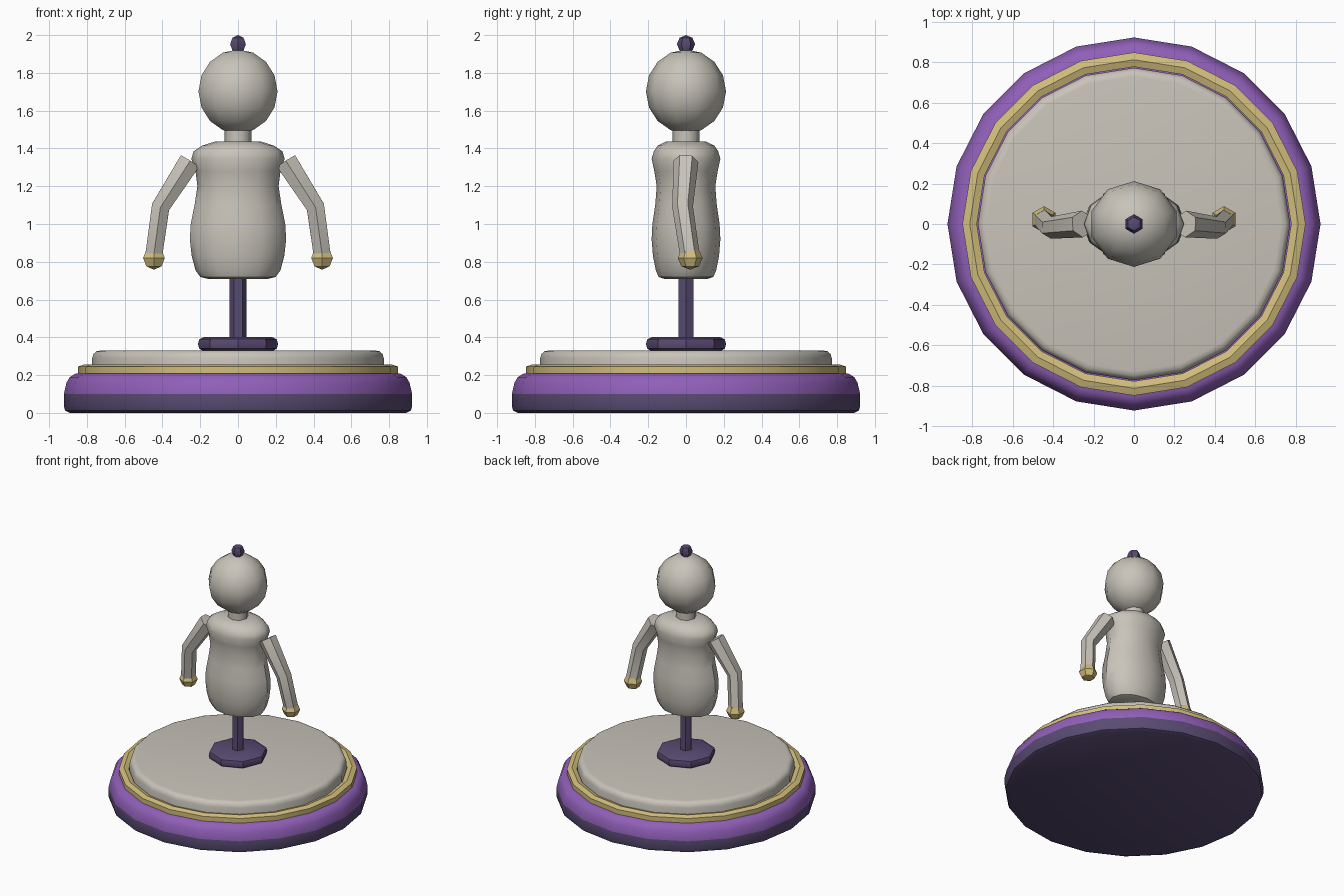
import bpy, bmesh, math
from mathutils import Vector

if "Cube" in bpy.data.objects:
    bpy.data.objects.remove(bpy.data.objects["Cube"])


def material(name, rgb):
    m = bpy.data.materials.new(name)
    m.diffuse_color = (*rgb, 1)
    m.use_nodes = True
    m.node_tree.nodes["Principled BSDF"].inputs["Base Color"].default_value = m.diffuse_color
    return m


GREY = material("warm grey", (0.58, 0.55, 0.49))
PURPLE = material("purple", (0.28, 0.115, 0.48))
DARK = material("dark purple", (0.10, 0.07, 0.17))
GOLD = material("pale gold", (0.64, 0.51, 0.20))


def finish(name, bm, mats, angle=40):
    bmesh.ops.recalc_face_normals(bm, faces=bm.faces)
    me = bpy.data.meshes.new(name)
    bm.to_mesh(me)
    bm.free()
    for m in mats:
        me.materials.append(m)
    ob = bpy.data.objects.new(name, me)
    bpy.context.collection.objects.link(ob)
    bpy.ops.object.select_all(action='DESELECT')
    ob.select_set(True)
    bpy.context.view_layer.objects.active = ob
    bpy.ops.object.shade_smooth_by_angle(angle=math.radians(angle))
    return ob


def skin(bm, rings, closed=False):
    # bridge equal rings of vertices, capping the ends unless closed
    n = len(rings[0])
    pairs = list(zip(rings, rings[1:])) + ([(rings[-1], rings[0])] if closed else [])
    for a, b in pairs:
        for i in range(n):
            j = (i + 1) % n
            bm.faces.new((a[i], a[j], b[j], b[i]))
    if not closed:
        bm.faces.new(rings[0])
        bm.faces.new(rings[-1])


def lathe(name, profile, sides, mats, closed=False, angle=40, split=None):
    # profile entries: (radius x, z) or (radius x, z, radius y)
    bm = bmesh.new()
    rings = []
    for p in profile:
        ry = p[2] if len(p) > 2 else p[0]
        rings.append([bm.verts.new((p[0] * math.cos(math.tau * i / sides),
                                    ry * math.sin(math.tau * i / sides), p[1]))
                      for i in range(sides)])
    skin(bm, rings, closed)
    if split is not None:
        for f in bm.faces:
            f.material_index = 1 if f.calc_center_median().z < split else 0
    return finish(name, bm, mats, angle)


def ball(name, centre, radii, sides, rings, mat, angle=40):
    bm = bmesh.new()
    bmesh.ops.create_uvsphere(bm, u_segments=sides, v_segments=rings, radius=1)
    for v in bm.verts:
        v.co = Vector(c + r * k for c, r, k in zip(centre, radii, v.co))
    return finish(name, bm, [mat], angle)


def limb(name, points, radii, sides, mat):
    bm = bmesh.new()
    pts = [Vector(p) for p in points]
    rings = []
    for k, (p, r) in enumerate(zip(pts, radii)):
        t = Vector((0, 0, 0))
        if k:
            t += (p - pts[k - 1]).normalized()
        if k < len(pts) - 1:
            t += (pts[k + 1] - p).normalized()
        t.normalize()
        u = Vector((0, 1, 0))
        u = (u - t * u.dot(t)).normalized()
        w = t.cross(u)
        rings.append([bm.verts.new(p + r * (u * math.cos(math.tau * i / sides)
                                            + w * math.sin(math.tau * i / sides)))
                      for i in range(sides)])
    skin(bm, rings)
    return finish(name, bm, [mat])


# Round base: dark lower band, purple upper band
lathe("base", [(0.89, 0), (0.915, 0.012), (0.922, 0.035), (0.922, 0.10),
               (0.908, 0.16), (0.89, 0.19), (0.86, 0.208), (0.70, 0.208)],
      20, [PURPLE, DARK], split=0.09)

# Gold trim ring
lathe("trim_ring", [(0.848, 0.203), (0.848, 0.245), (0.812, 0.257),
                    (0.777, 0.245), (0.777, 0.203)],
      20, [GOLD], closed=True, angle=19)

# Grey top plate
lathe("top_plate", [(0.772, 0.205), (0.772, 0.29), (0.765, 0.312),
                    (0.75, 0.326), (0.728, 0.33)], 20, [GREY])

# Stand foot and post
lathe("stand_foot", [(0.185, 0.328), (0.205, 0.34), (0.212, 0.365),
                     (0.205, 0.39), (0.18, 0.402)], 8, [DARK])
lathe("stand_post", [(0.045, 0.39), (0.045, 0.74)], 6, [DARK])

# Torso
lathe("torso", [(0.16, 0.71, 0.115), (0.20, 0.72, 0.145), (0.225, 0.755, 0.16),
                (0.245, 0.83, 0.175), (0.255, 0.92, 0.182), (0.25, 1.0, 0.178),
                (0.23, 1.10, 0.163), (0.215, 1.20, 0.155), (0.225, 1.28, 0.168),
                (0.247, 1.345, 0.182), (0.235, 1.385, 0.17), (0.19, 1.415, 0.15),
                (0.12, 1.437, 0.105)], 12, [GREY])

# Neck, head and top knob
lathe("neck", [(0.072, 1.42), (0.072, 1.52)], 8, [GREY], angle=50)
ball("head", (0, 0, 1.702), (0.22, 0.212, 0.222), 10, 8, GREY)
ball("top_knob", (0, 0, 1.952), (0.048, 0.048, 0.048), 6, 4, DARK)

# Arms and hands
for side, s in (("left", -1), ("right", 1)):
    limb(side + "_arm", [(s * 0.255, 0, 1.332), (s * 0.41, -0.018, 1.09),
                         (s * 0.445, 0.02, 0.84)], (0.066, 0.055, 0.052), 6, GREY)
    ball(side + "_hand", (s * 0.445, 0.022, 0.82), (0.066, 0.066, 0.062), 6, 4, GOLD)
